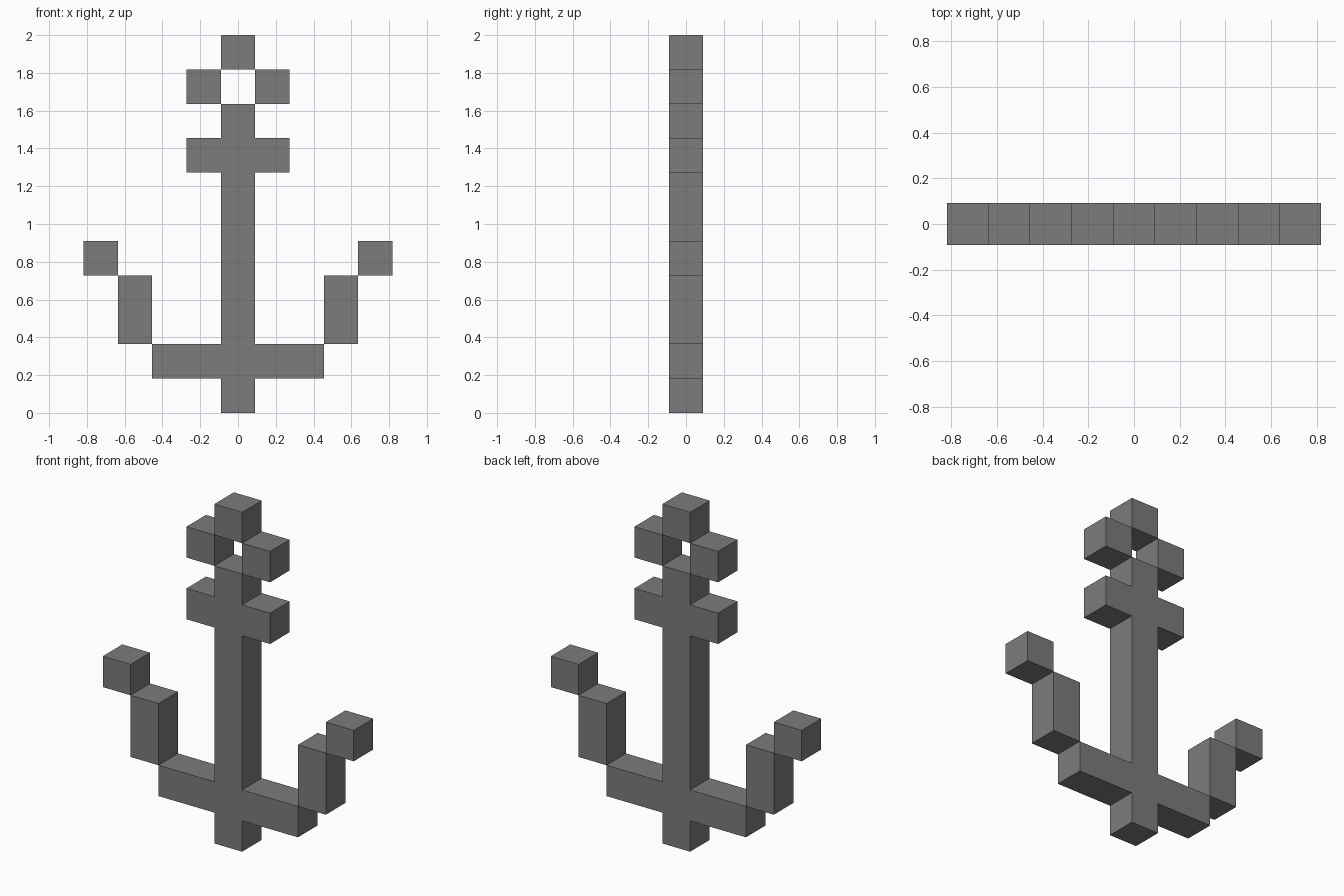
import bpy
import bmesh

cube = bpy.data.objects.get("Cube")
if cube:
    bpy.data.objects.remove(cube, do_unlink=True)

CELL = 2 / 11  # the anchor is eleven blocks tall and one block thick

iron = bpy.data.materials.new("iron_grey")
iron.use_nodes = True
GREY = (0.2, 0.2, 0.2, 1)
iron.diffuse_color = GREY
iron.node_tree.nodes["Principled BSDF"].inputs["Base Color"].default_value = GREY


def plate(name, outline):
    """Extrude an outline in the x-z plane, given in blocks, to one block thick."""
    bm = bmesh.new()
    face = bm.faces.new([bm.verts.new((x * CELL, -CELL / 2, z * CELL)) for x, z in outline])
    back = bmesh.ops.extrude_face_region(bm, geom=[face], use_keep_orig=True)["geom"]
    moved = [v for v in back if isinstance(v, bmesh.types.BMVert)]
    bmesh.ops.translate(bm, verts=moved, vec=(0, CELL, 0))
    bmesh.ops.recalc_face_normals(bm, faces=bm.faces[:])
    mesh = bpy.data.meshes.new(name)
    bm.to_mesh(mesh)
    bm.free()
    mesh.materials.append(iron)
    obj = bpy.data.objects.new(name, mesh)
    bpy.context.collection.objects.link(obj)


def block(name, x, z, height=1):
    """A block column centred on x, with its base at z."""
    plate(name, [(x - .5, z), (x + .5, z), (x + .5, z + height), (x - .5, z + height)])


# Shank with its stock and lower crossbar, as one mirrored outline
half = [(.5, 0), (.5, 1), (2.5, 1), (2.5, 2), (.5, 2),
        (.5, 7), (1.5, 7), (1.5, 8), (.5, 8), (.5, 9)]
plate("shank_and_crossbars", half + [(-x, z) for x, z in reversed(half)])

# Arms, tips and ring sides
for side, s in (("left", 1), ("right", -1)):
    block(side + "_arm", 3 * s, 2, 2)
    block(side + "_tip", 4 * s, 4)
    block(side + "_ring_block", s, 9)

# Top of the ring
block("top_ring_block", 0, 10)
